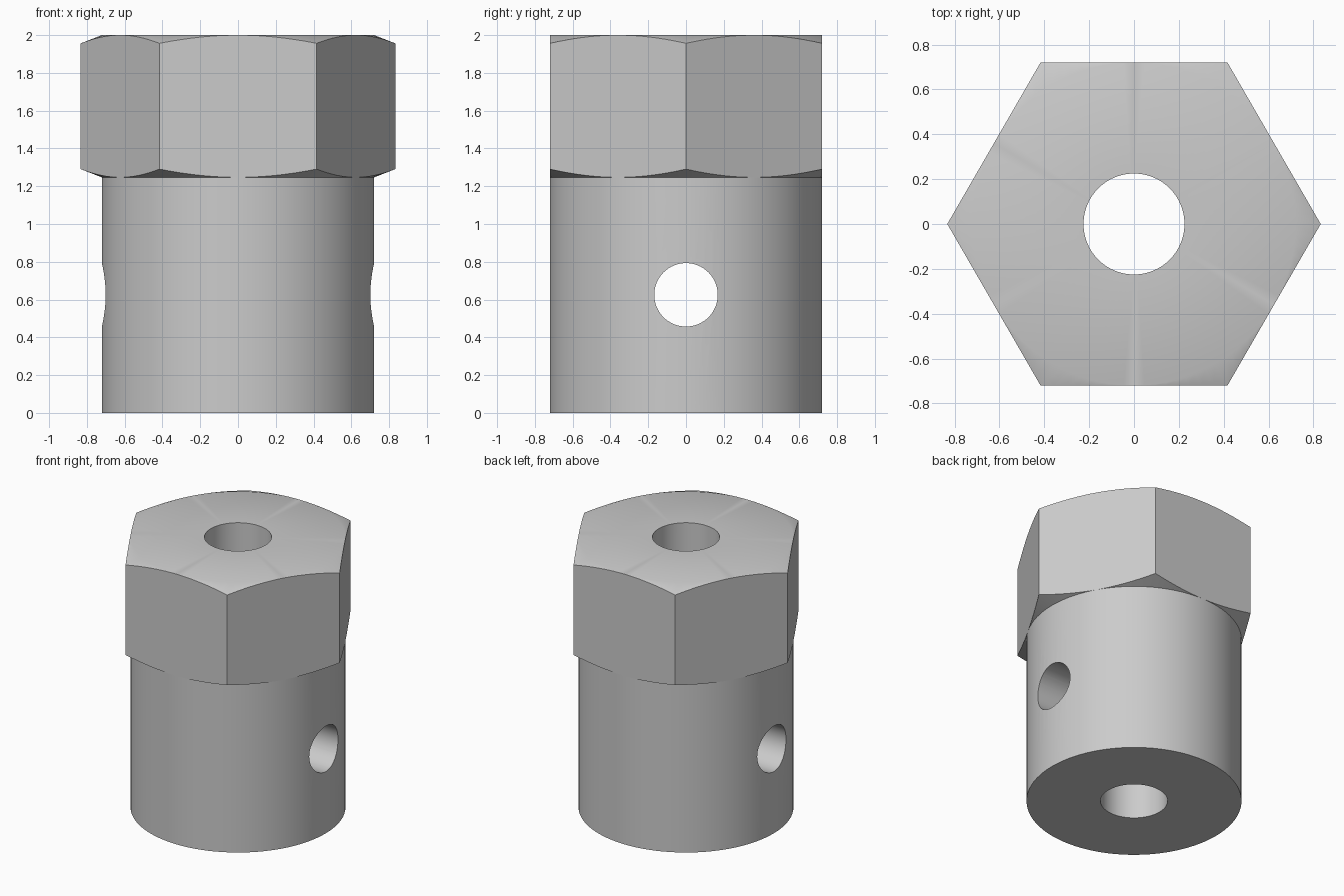
import bpy, bmesh
from math import cos, sin, pi, radians

if "Cube" in bpy.data.objects:
    bpy.data.objects.remove(bpy.data.objects["Cube"], do_unlink=True)

SEGMENTS = 96         # multiple of 12, so corners and flat centres get vertices
BODY_R = 0.721        # also half the width across the hexagon flats
BORE_R = 0.225
HEAD_Z, TOP_Z = 1.247, 2.0
CHAMFER = 0.39        # rise of the conical chamfer per unit of radius
PIN_R, PIN_Z = 0.168, 0.625

# Plain grey metal
metal = bpy.data.materials.new("grey_metal")
metal.use_nodes = True
colour = (0.6, 0.6, 0.6, 1)
metal.diffuse_color = colour
metal.node_tree.nodes["Principled BSDF"].inputs["Base Color"].default_value = colour


def section(angle):
    """Closed radius/height profile; the head radius follows a hexagon."""
    hex_r = BODY_R / cos(angle % (pi / 3) - pi / 6)
    drop = CHAMFER * (hex_r - BODY_R)
    return [(BORE_R, 0), (BODY_R, 0), (BODY_R, HEAD_Z), (hex_r, HEAD_Z + drop),
            (hex_r, TOP_Z - drop), (BODY_R, TOP_Z), (BORE_R, TOP_Z)]


# Sleeve, hexagon head and central bore as one loft around z
bm = bmesh.new()
loops = []
for i in range(SEGMENTS):
    a = 2 * pi * i / SEGMENTS
    loops.append([bm.verts.new((r * cos(a), r * sin(a), z)) for r, z in section(a)])
for i, loop in enumerate(loops):
    following = loops[(i + 1) % SEGMENTS]
    for j in range(len(loop)):
        k = (j + 1) % len(loop)
        bm.faces.new((loop[j], following[j], following[k], loop[k]))
bmesh.ops.remove_doubles(bm, verts=bm.verts[:], dist=0.0001)
bmesh.ops.recalc_face_normals(bm, faces=bm.faces[:])
mesh = bpy.data.meshes.new("hex_head_sleeve")
bm.to_mesh(mesh)
bm.free()
sleeve = bpy.data.objects.new("hex_head_sleeve", mesh)
bpy.context.collection.objects.link(sleeve)
mesh.materials.append(metal)

# Cross pin hole through both walls
bpy.ops.mesh.primitive_cylinder_add(vertices=64, radius=PIN_R, depth=3,
                                    location=(0, 0, PIN_Z), rotation=(0, pi / 2, 0))
cutter = bpy.context.object
cutter.name = "pin_hole_cutter"
cutter.hide_render = True
cutter.data.materials.append(metal)
cut = sleeve.modifiers.new("pin_hole", 'BOOLEAN')
cut.operation = 'DIFFERENCE'
cut.solver = 'EXACT'
cut.object = cutter

bpy.ops.object.select_all(action='DESELECT')
sleeve.select_set(True)
bpy.context.view_layer.objects.active = sleeve
bpy.ops.object.modifier_apply(modifier=cut.name)
bpy.data.objects.remove(cutter, do_unlink=True)
bpy.ops.object.shade_smooth_by_angle(angle=radians(30))
